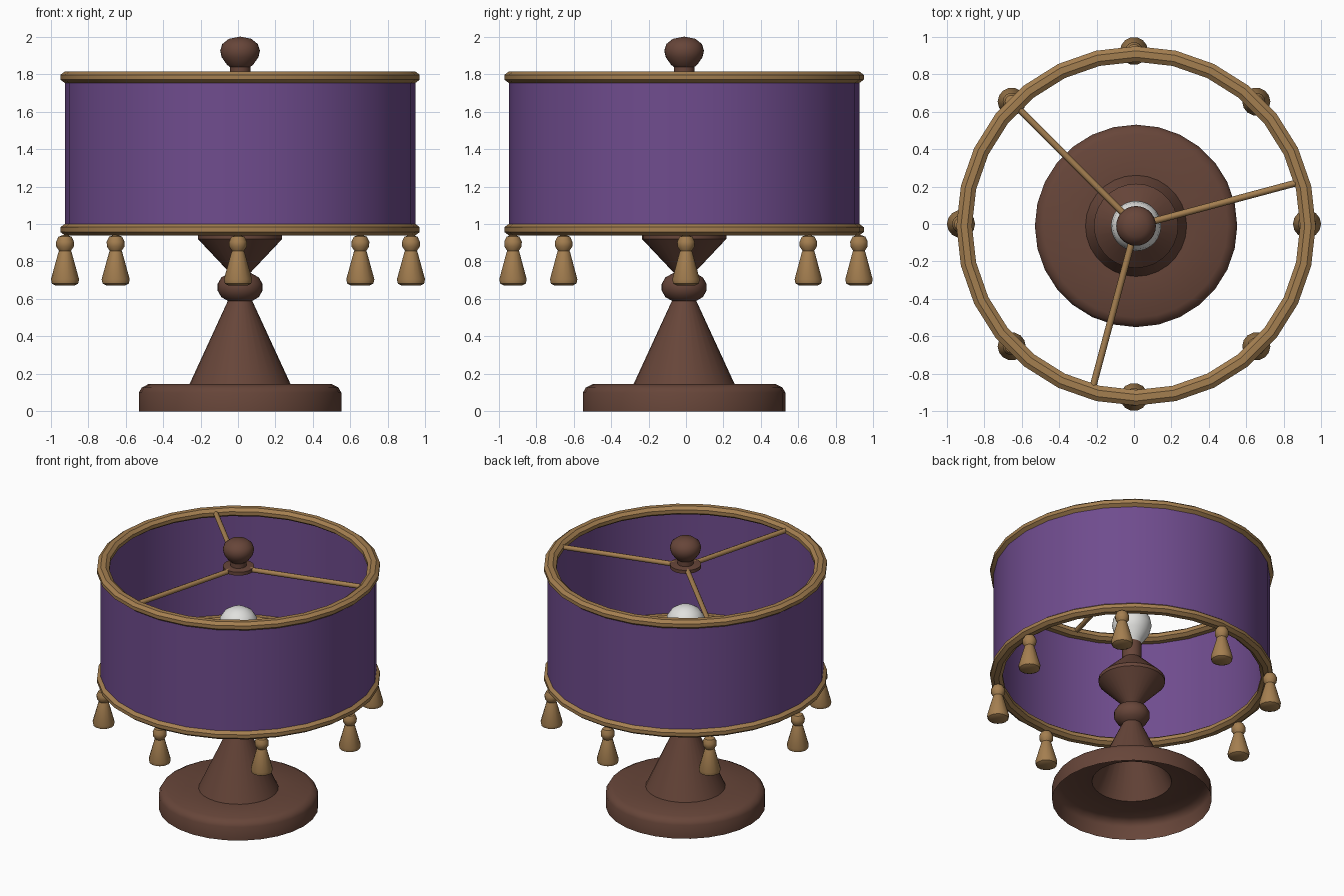
import bpy, bmesh, math
from mathutils import Vector, Matrix

if "Cube" in bpy.data.objects:
    bpy.data.objects.remove(bpy.data.objects["Cube"])

CX, CY = 0.011, -0.01      # lamp axis


def mat(name, col):
    m = bpy.data.materials.new(name)
    m.diffuse_color = (*col, 1)
    m.use_nodes = True
    m.node_tree.nodes["Principled BSDF"].inputs["Base Color"].default_value = m.diffuse_color
    return m


WOOD = mat("brown wood", (0.135, 0.060, 0.041))
CLOTH = mat("purple cloth", (0.160, 0.072, 0.270))
GOLD = mat("gold trim", (0.370, 0.210, 0.080))
GLASS = mat("white glass", (0.75, 0.75, 0.73))


def finish(bm, name, material, angle=35):
    me = bpy.data.meshes.new(name)
    bm.to_mesh(me)
    bm.free()
    ob = bpy.data.objects.new(name, me)
    bpy.context.collection.objects.link(ob)
    me.materials.append(material)
    bpy.ops.object.select_all(action='DESELECT')
    ob.select_set(True)
    bpy.context.view_layer.objects.active = ob
    bpy.ops.object.shade_smooth_by_angle(angle=math.radians(angle))
    return ob


def lathe(name, profile, material, at=(CX, CY), sides=28, closed=False):
    """Spin (radius, z) points, listed bottom to top on the outside, about z."""
    bm = bmesh.new()
    rings = []
    for r, z in profile:
        if r == 0:
            rings.append([bm.verts.new((at[0], at[1], z))] * sides)
            continue
        rings.append([bm.verts.new((at[0] + r * math.cos(2 * math.pi * i / sides),
                                    at[1] + r * math.sin(2 * math.pi * i / sides), z))
                      for i in range(sides)])
    pairs = list(zip(rings, rings[1:]))
    if closed:
        pairs.append((rings[-1], rings[0]))
    for a, b in pairs:
        for i in range(sides):
            j = (i + 1) % sides
            quad = list(dict.fromkeys((a[i], a[j], b[j], b[i])))
            bm.faces.new(quad)
    return finish(bm, name, material)


# turned base and stem, hollow underneath
lathe("base_and_stem", [
    (0.54, 0), (0.54, 0.10), (0.525, 0.127), (0.49, 0.145), (0.27, 0.145),
    (0.065, 0.59), (0.10, 0.61), (0.12, 0.645), (0.12, 0.68), (0.10, 0.715),
    (0.055, 0.74), (0.225, 0.92), (0.225, 0.945), (0.065, 1.10),
    (0.065, 1.22), (0, 1.22)], WOOD)

# bulb
lathe("bulb", [(0.055, 1.20), (0.075, 1.24), (0.118, 1.30), (0.134, 1.36),
               (0.125, 1.41), (0.095, 1.455), (0.05, 1.482), (0, 1.49)], GLASS)

# cloth shade, open at both ends
lathe("shade", [(0.935, 0.97), (0.935, 1.785)], CLOTH)

# rounded trim rings
for name, z in (("bottom_trim", 0.97), ("top_trim", 1.783)):
    ring = [(0.917 + 0.045 * math.cos(math.radians(a)),
             z + 0.034 * math.sin(math.radians(a))) for a in [22.5 + 45 * k for k in range(8)]]
    lathe(name, ring, GOLD, closed=True)

# spokes holding the shade
for k in range(3):
    bm = bmesh.new()
    a = math.radians(15 + 120 * k)
    turn = (Matrix.Translation((CX, CY, 1.785)) @ Matrix.Rotation(a, 4, 'Z')
            @ Matrix.Translation((0.45, 0, 0)) @ Matrix.Rotation(math.pi / 2, 4, 'Y'))
    bmesh.ops.create_cone(bm, cap_ends=True, segments=8, radius1=0.018,
                          radius2=0.018, depth=0.88, matrix=turn)
    finish(bm, f"spoke_{k + 1}", GOLD, 50)

# finial with its washer
lathe("finial", [
    (0, 1.775), (0.105, 1.775), (0.105, 1.80), (0.055, 1.805), (0.055, 1.838),
    (0.07, 1.85), (0.098, 1.89), (0.106, 1.925), (0.095, 1.96),
    (0.06, 1.988), (0, 2.0)], WOOD)

# tassels below the shade
for k in range(8):
    a = math.radians(45 * k)
    lathe(f"tassel_{k + 1}", [
        (0, 0.672), (0.05, 0.672), (0.07, 0.682), (0.075, 0.705), (0.035, 0.85),
        (0.032, 0.857), (0.047, 0.88), (0.048, 0.905), (0.035, 0.932), (0, 0.945)],
        GOLD, at=(0.923 * math.cos(a), 0.923 * math.sin(a)), sides=14)
